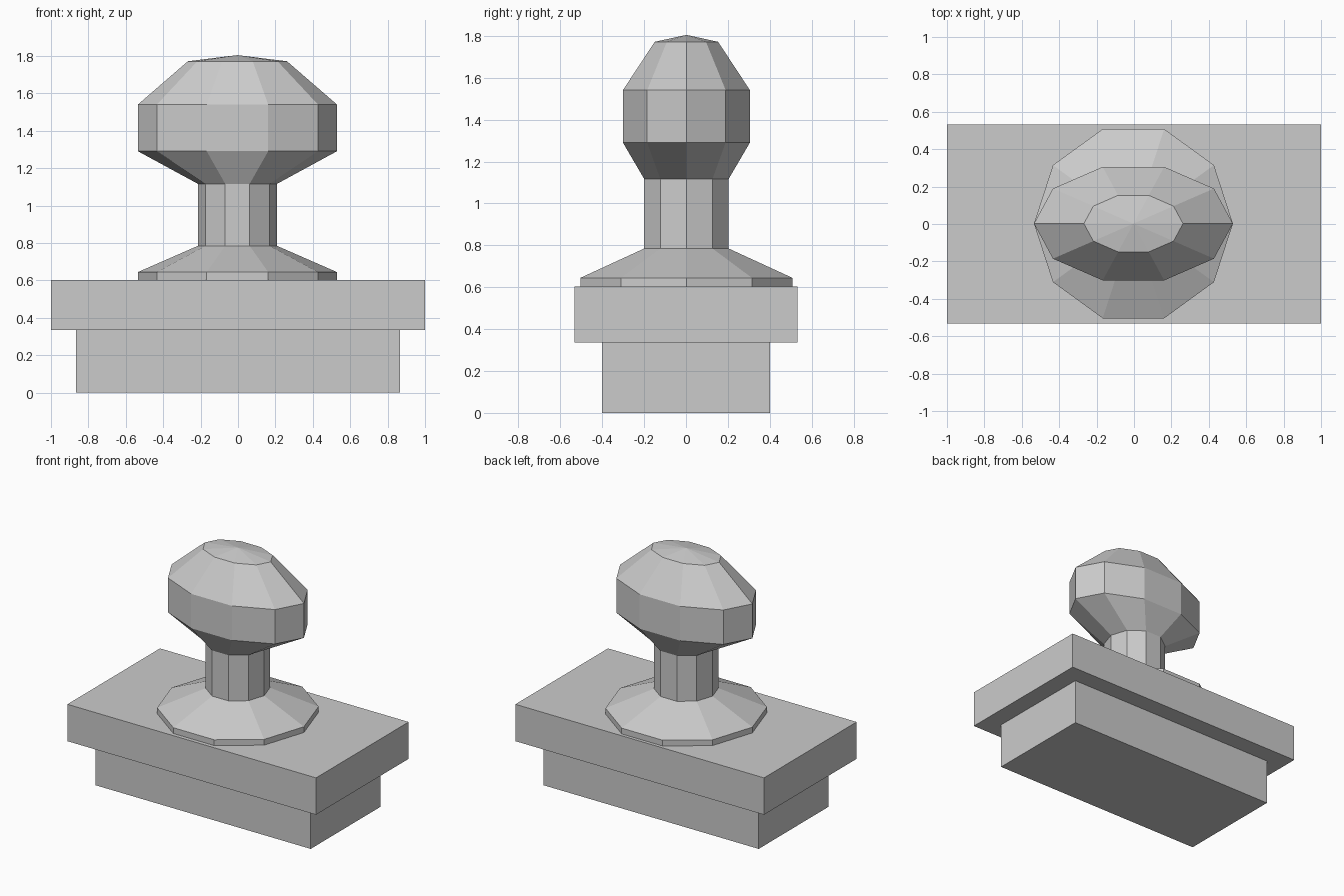
import bpy, bmesh
from math import cos, sin, tau

if "Cube" in bpy.data.objects:
    bpy.data.objects.remove(bpy.data.objects["Cube"])

SIDES = 10
CENTRE_X, CENTRE_Y = -0.003, 0.002


def make_object(name, bm):
    bmesh.ops.recalc_face_normals(bm, faces=bm.faces)
    mesh = bpy.data.meshes.new(name)
    bm.to_mesh(mesh)
    bm.free()
    obj = bpy.data.objects.new(name, mesh)
    bpy.context.collection.objects.link(obj)
    return obj


def box(name, half_x, half_y, z0, z1):
    bm = bmesh.new()
    bmesh.ops.create_cube(bm, size=1)
    bmesh.ops.scale(bm, vec=(2 * half_x, 2 * half_y, z1 - z0), verts=bm.verts)
    bmesh.ops.translate(bm, vec=(0, 0, (z0 + z1) / 2), verts=bm.verts)
    return make_object(name, bm)


def lathe(name, rings, apex_z):
    """Loft ten-sided elliptical rings (x radius, y radius, z) up to an apex."""
    bm = bmesh.new()
    loops = [[bm.verts.new((CENTRE_X + rx * cos(tau * i / SIDES),
                            CENTRE_Y + ry * sin(tau * i / SIDES), z))
              for i in range(SIDES)] for rx, ry, z in rings]
    apex = bm.verts.new((CENTRE_X, CENTRE_Y, apex_z))
    bm.faces.new(loops[0][::-1])
    for i in range(SIDES):
        j = (i + 1) % SIDES
        for low, high in zip(loops, loops[1:]):
            bm.faces.new((low[i], low[j], high[j], high[i]))
        bm.faces.new((loops[-1][i], loops[-1][j], apex))
    return make_object(name, bm)


# Stepped rectangular base
box("base_block", 0.865, 0.40, 0.0, 0.335)
box("base_plate", 1.0, 0.532, 0.335, 0.603)

# Handle: flared foot, round neck and flattened oval knob
lathe("handle", [
    (0.532, 0.532, 0.603), (0.532, 0.532, 0.645),
    (0.212, 0.212, 0.785), (0.212, 0.212, 1.117),
    (0.532, 0.319, 1.291), (0.532, 0.319, 1.541),
    (0.265, 0.159, 1.772),
], 1.805)
